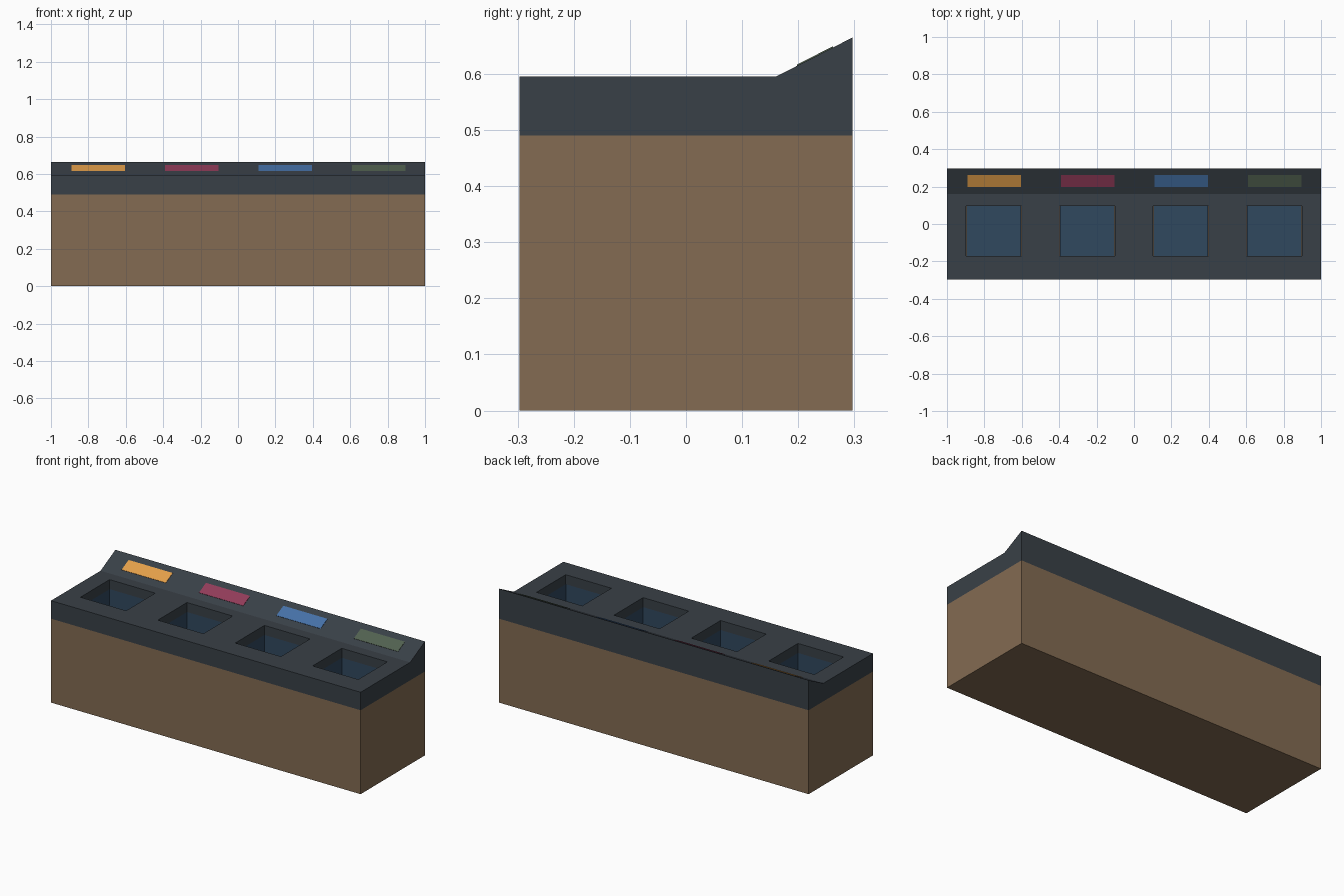
import bpy, bmesh
from mathutils import Vector

if "Cube" in bpy.data.objects:
    bpy.data.objects.remove(bpy.data.objects["Cube"])

W, D = 1.0, 0.297                      # half width, half depth
BODY_TOP, DECK_TOP, BACK_TOP = 0.49, 0.595, 0.665
SLOPE_Y = 0.16
BIN_X = [-0.75, -0.25, 0.25, 0.75]
BIN_W, BIN_Y0, BIN_Y1, BIN_FLOOR, BIN_RIM = 0.295, -0.172, 0.097, 0.30, 0.54


def material(name, rgb):
    def linear(c):
        c /= 255
        return c / 12.92 if c <= 0.04045 else ((c + 0.055) / 1.055) ** 2.4
    m = bpy.data.materials.new(name)
    m.diffuse_color = (*[linear(c) for c in rgb], 1)
    m.use_nodes = True
    m.node_tree.nodes["Principled BSDF"].inputs["Base Color"].default_value = m.diffuse_color
    return m


def finish(name, bm, mat=None):
    bmesh.ops.recalc_face_normals(bm, faces=bm.faces)
    me = bpy.data.meshes.new(name)
    bm.to_mesh(me)
    bm.free()
    ob = bpy.data.objects.new(name, me)
    bpy.context.collection.objects.link(ob)
    if mat:
        me.materials.append(mat)
    return ob


def extrude_x(name, profile, x0, x1, mat):
    """Sweep a (y, z) outline from x0 to x1."""
    bm = bmesh.new()
    face = bm.faces.new([bm.verts.new((x0, y, z)) for y, z in profile])
    res = bmesh.ops.extrude_face_region(bm, geom=[face], use_keep_orig=True)
    moved = [g for g in res["geom"] if isinstance(g, bmesh.types.BMVert)]
    bmesh.ops.translate(bm, verts=moved, vec=(x1 - x0, 0, 0))
    return finish(name, bm, mat)


def rect(y0, y1, z0, z1):
    return [(y0, z0), (y1, z0), (y1, z1), (y0, z1)]


def cut(target, cutter):
    mod = target.modifiers.new("opening", "BOOLEAN")
    mod.operation = "DIFFERENCE"
    mod.solver = "EXACT"
    mod.object = cutter


brown = material("brown_panel", (131, 107, 82))
slate = material("slate", (57, 64, 71))
bin_blue = material("bin_blue", (48, 72, 95))
label_mats = [material("label_orange", (228, 160, 74)),
              material("label_red", (146, 60, 90)),
              material("label_blue", (70, 114, 168)),
              material("label_green", (82, 98, 80))]

# Cabinet body and worktop with sloped back
body = extrude_x("cabinet_body", rect(-D, D, 0, BODY_TOP), -W, W, brown)
deck = extrude_x("worktop", [(-D, BODY_TOP), (D, BODY_TOP), (D, BACK_TOP),
                             (SLOPE_Y, DECK_TOP), (-D, DECK_TOP)], -W, W, slate)

# Label placement on the slope
slope = Vector((D - SLOPE_Y, BACK_TOP - DECK_TOP)).normalized()
normal = Vector((-slope.y, slope.x))
start = Vector((SLOPE_Y, DECK_TOP))
low, high = start + slope * 0.043, start + slope * 0.115

for i, (x, mat) in enumerate(zip(BIN_X, label_mats), 1):
    x0, x1 = x - BIN_W / 2, x + BIN_W / 2

    # Opening through worktop and body
    cutter = extrude_x(f"opening_cutter_{i}",
                       rect(BIN_Y0, BIN_Y1, BIN_FLOOR - 0.01, 0.8), x0, x1, None)
    cutter.hide_render = True
    cutter.hide_set(True)
    cut(deck, cutter)
    cut(body, cutter)

    # Open-topped bin liner
    liner = extrude_x(f"bin_liner_{i}",
                      rect(BIN_Y0 + 0.001, BIN_Y1 - 0.001, BIN_FLOOR, BIN_RIM),
                      x0 + 0.001, x1 - 0.001, bin_blue)
    bm = bmesh.new()
    bm.from_mesh(liner.data)
    top = [f for f in bm.faces if f.normal.z > 0.9]
    bmesh.ops.delete(bm, geom=top, context="FACES")
    bmesh.ops.reverse_faces(bm, faces=bm.faces)
    bm.to_mesh(liner.data)
    bm.free()

    # Coloured label plate
    pts = [low, high, high + normal * 0.002, low + normal * 0.002]
    extrude_x(f"label_{i}", [tuple(p) for p in pts], x - 0.14, x + 0.145, mat)
